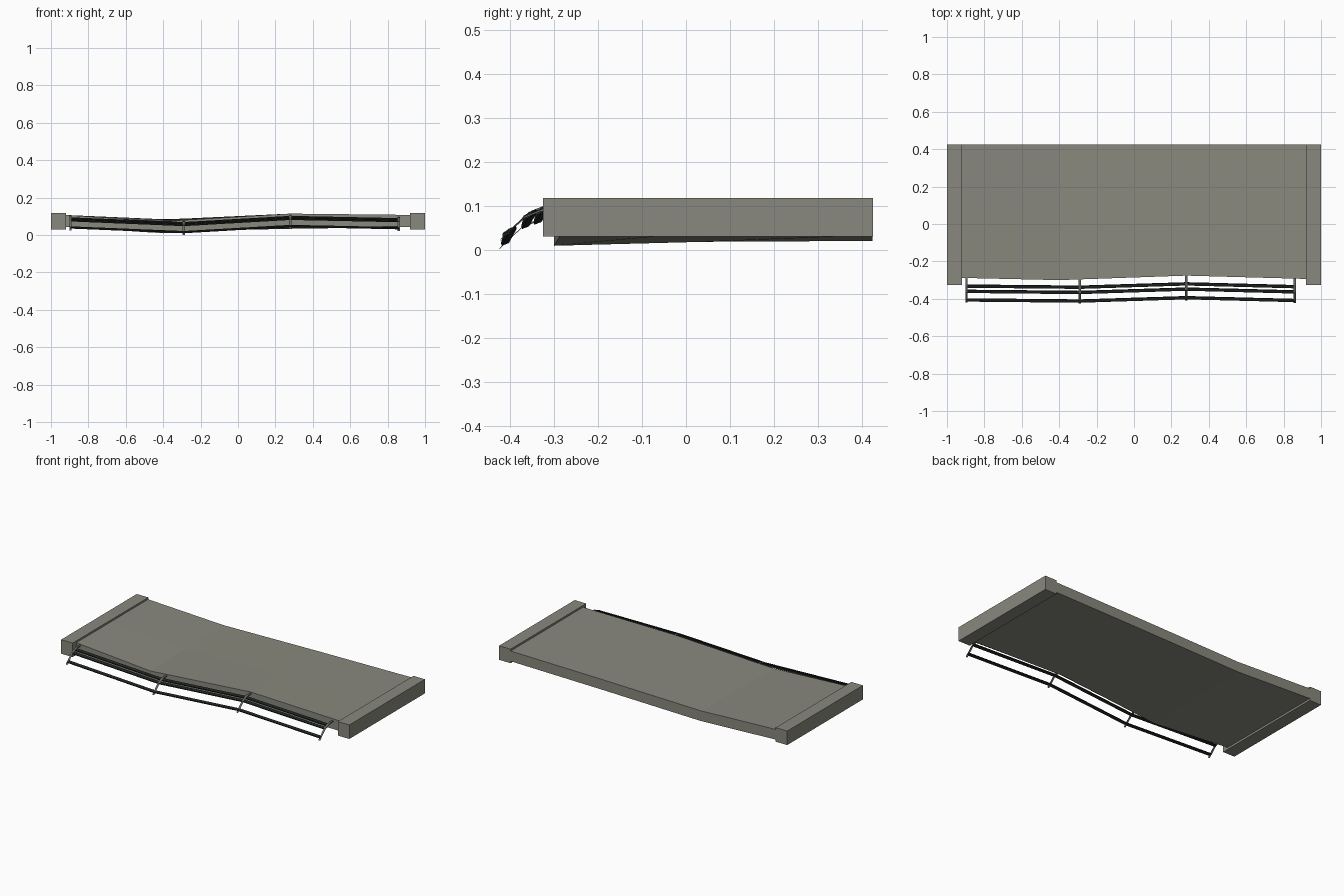
import bpy, bmesh
from mathutils import Vector

if "Cube" in bpy.data.objects:
    bpy.data.objects.remove(bpy.data.objects["Cube"])


def material(name, rgb):
    m = bpy.data.materials.new(name)
    m.diffuse_color = (*rgb, 1)
    m.use_nodes = True
    m.node_tree.nodes["Principled BSDF"].inputs["Base Color"].default_value = m.diffuse_color
    return m


CONCRETE = material("weathered concrete", (0.25, 0.25, 0.21))
STEEL = material("grey steel", (0.15, 0.155, 0.14))
DARK = material("blackened rail", (0.014, 0.018, 0.016))


def finish(bm, name, mat):
    bmesh.ops.recalc_face_normals(bm, faces=bm.faces)
    me = bpy.data.meshes.new(name)
    bm.to_mesh(me)
    bm.free()
    me.materials.append(mat)
    ob = bpy.data.objects.new(name, me)
    bpy.context.collection.objects.link(ob)
    return ob


def box(name, lo, hi, mat):
    bm = bmesh.new()
    bmesh.ops.create_cube(bm, size=1)
    for v in bm.verts:
        v.co = [(a + b) / 2 + c * (b - a) for a, b, c in zip(lo, hi, v.co)]
    return finish(bm, name, mat)


def loft(name, rings, mat):
    """Skin a list of equal closed rings and cap both ends."""
    bm = bmesh.new()
    vs = [[bm.verts.new(p) for p in r] for r in rings]
    n = len(vs[0])
    for a, b in zip(vs, vs[1:]):
        for i in range(n):
            j = (i + 1) % n
            bm.faces.new((a[i], a[j], b[j], b[i]))
    bm.faces.new(vs[0])
    bm.faces.new(vs[-1])
    return finish(bm, name, mat)


def bar(name, pts, side, up, mat):
    """Rectangular bar along a path; side and up are half-size offsets."""
    s, u = Vector(side), Vector(up)
    rings = [[Vector(p) + a * s + b * u for a, b in ((-1, -1), (1, -1), (1, 1), (-1, 1))]
             for p in pts]
    return loft(name, rings, mat)


# raised end beams
for side, x in (("left", -0.96), ("right", 0.96)):
    box(side + "_end_beam", (x - 0.04, -0.325, 0.03), (x + 0.04, 0.425, 0.118), CONCRETE)

# sagging deck: x, front y, bottom height at front / middle / back
sections = ((-0.93, -0.288, 0.043, 0.043, 0.043),
            (-0.40, -0.300, 0.009, 0.018, 0.020),
            (0.28, -0.276, 0.050, 0.040, 0.033),
            (0.93, -0.294, 0.043, 0.042, 0.042))
T = 0.064
loft("deck_slab", [[(x, y, f), (x, 0.04, m), (x, 0.424, b),
                    (x, 0.424, b + T), (x, 0.04, m + T), (x, y, f + T)]
                   for x, y, f, m, b in sections], CONCRETE)

# bent posts folded outwards over the front edge: x, y shift, root height
posts = ((-0.895, 0.0, 0.098), (-0.29, -0.006, 0.073),
         (0.28, 0.012, 0.106), (0.86, -0.003, 0.094))
path = ((-0.27, 0.0), (-0.325, -0.004), (-0.365, -0.02), (-0.418, -0.07))
for i, (x, dy, z) in enumerate(posts):
    bar("bent_post_%d" % (i + 1), [(x, y + dy, z + dz) for y, dz in path],
        (0.006, 0, 0), (0, 0.002, 0.003), STEEL)

# three rails threaded through the posts
for name, y, dz in (("upper", -0.332, -0.010), ("middle", -0.36, -0.020),
                    ("lower", -0.406, -0.058)):
    bar(name + "_rail", [(px, y + dy, z + dz) for px, dy, z in posts],
        (0, 0.008, 0.003), (0, -0.001, 0.003), DARK)
